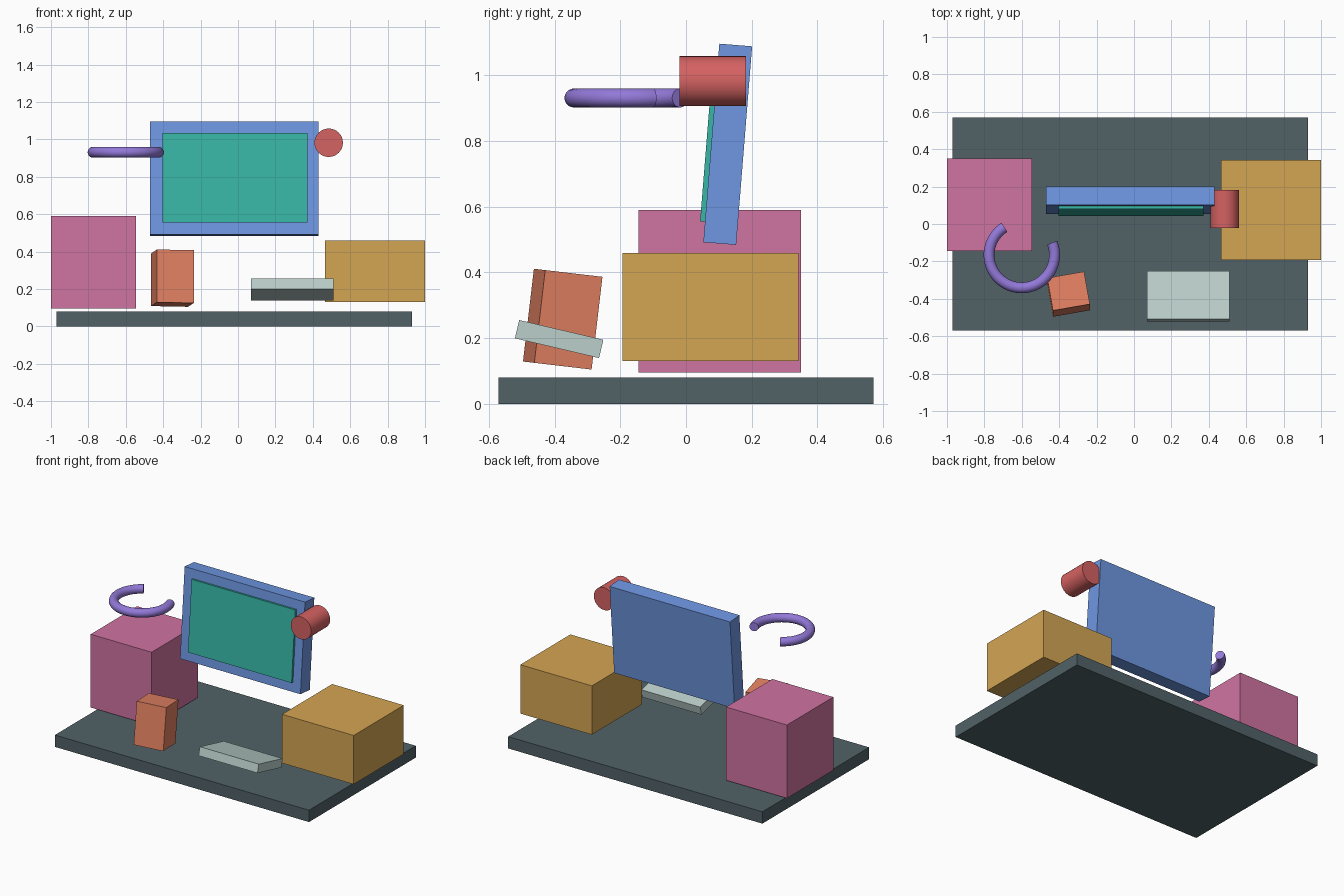
import bpy, bmesh
from math import radians, cos, sin
from mathutils import Matrix, Vector

if "Cube" in bpy.data.objects:
    bpy.data.objects.remove(bpy.data.objects["Cube"])


def material(name, rgb):
    m = bpy.data.materials.new(name)
    m.diffuse_color = [(c / 255) ** 2.2 for c in rgb] + [1]
    m.use_nodes = True
    m.node_tree.nodes["Principled BSDF"].inputs["Base Color"].default_value = m.diffuse_color
    return m


def add_object(name, bm, rgb, smooth=False):
    bmesh.ops.recalc_face_normals(bm, faces=bm.faces)
    mesh = bpy.data.meshes.new(name)
    bm.to_mesh(mesh)
    bm.free()
    ob = bpy.data.objects.new(name, mesh)
    bpy.context.collection.objects.link(ob)
    mesh.materials.append(material(name + "_colour", rgb))
    if smooth:
        bpy.ops.object.select_all(action='DESELECT')
        ob.select_set(True)
        bpy.context.view_layer.objects.active = ob
        bpy.ops.object.shade_smooth_by_angle(angle=radians(35))
    return ob


def box(name, centre, size, rgb, tilt=0, turn=0):
    # turned about z first, then tilted about x
    bm = bmesh.new()
    mat = (Matrix.Translation(centre) @ Matrix.Rotation(radians(tilt), 4, 'X')
           @ Matrix.Rotation(radians(turn), 4, 'Z') @ Matrix.Diagonal((*size, 1)))
    bmesh.ops.create_cube(bm, size=1, matrix=mat)
    return add_object(name, bm, rgb)


def ring_arc(name, centre, radius, tube, start, end, rgb, steps=48, sides=20):
    bm = bmesh.new()
    rings = []
    for i in range(steps + 1):
        a = radians(start + (end - start) * i / steps)
        ring = []
        for j in range(sides):
            b = radians(360 * j / sides)
            r = radius + tube * cos(b)
            ring.append(bm.verts.new(Vector(centre) + Vector((r * cos(a), r * sin(a), tube * sin(b)))))
        rings.append(ring)
    for p, q in zip(rings, rings[1:]):
        for j in range(sides):
            k = (j + 1) % sides
            bm.faces.new((p[j], p[k], q[k], q[j]))
    bm.faces.new(rings[0])
    bm.faces.new(rings[-1])
    return add_object(name, bm, rgb, smooth=True)


# Base slab and the two large blocks
box("base_slab", (-0.02, 0, 0.04), (1.90, 1.14, 0.08), (82, 98, 103))
box("left_block", (-0.7725, 0.103, 0.343), (0.455, 0.495, 0.495), (207, 115, 160))
box("right_block", (0.7325, 0.074, 0.295), (0.535, 0.535, 0.33), (211, 164, 84))

# Leaning panel with its raised face, both in the same tilted frame
lean = -4.6
centre = Vector((-0.02, 0.127, 0.79))
box("panel", centre, (0.90, 0.10, 0.606), (110, 150, 225), lean)
offset = Matrix.Rotation(radians(lean), 3, 'X') @ Vector((0.003, -0.0575, 0.0))
box("panel_face", centre + offset, (0.775, 0.015, 0.48), (58, 180, 165), lean)

# Small tilted pieces in front
box("small_block", (-0.35, -0.375, 0.258), (0.20, 0.178, 0.284), (226, 128, 98), -6.7, 10)
box("tablet", (0.29, -0.386, 0.1975), (0.44, 0.263, 0.057), (186, 206, 202), -13.2)

# Round peg beside the panel
bm = bmesh.new()
bmesh.ops.create_cone(bm, cap_ends=True, segments=32, radius1=0.076, radius2=0.076, depth=0.203,
                      matrix=Matrix.Translation((0.485, 0.081, 0.982)) @ Matrix.Rotation(radians(90), 4, 'X'))
add_object("round_peg", bm, (212, 98, 98), smooth=True)

# Open ring above the left block
ring_arc("open_ring", (-0.60, -0.166, 0.931), 0.175, 0.029, 122, 382, (145, 120, 215))
